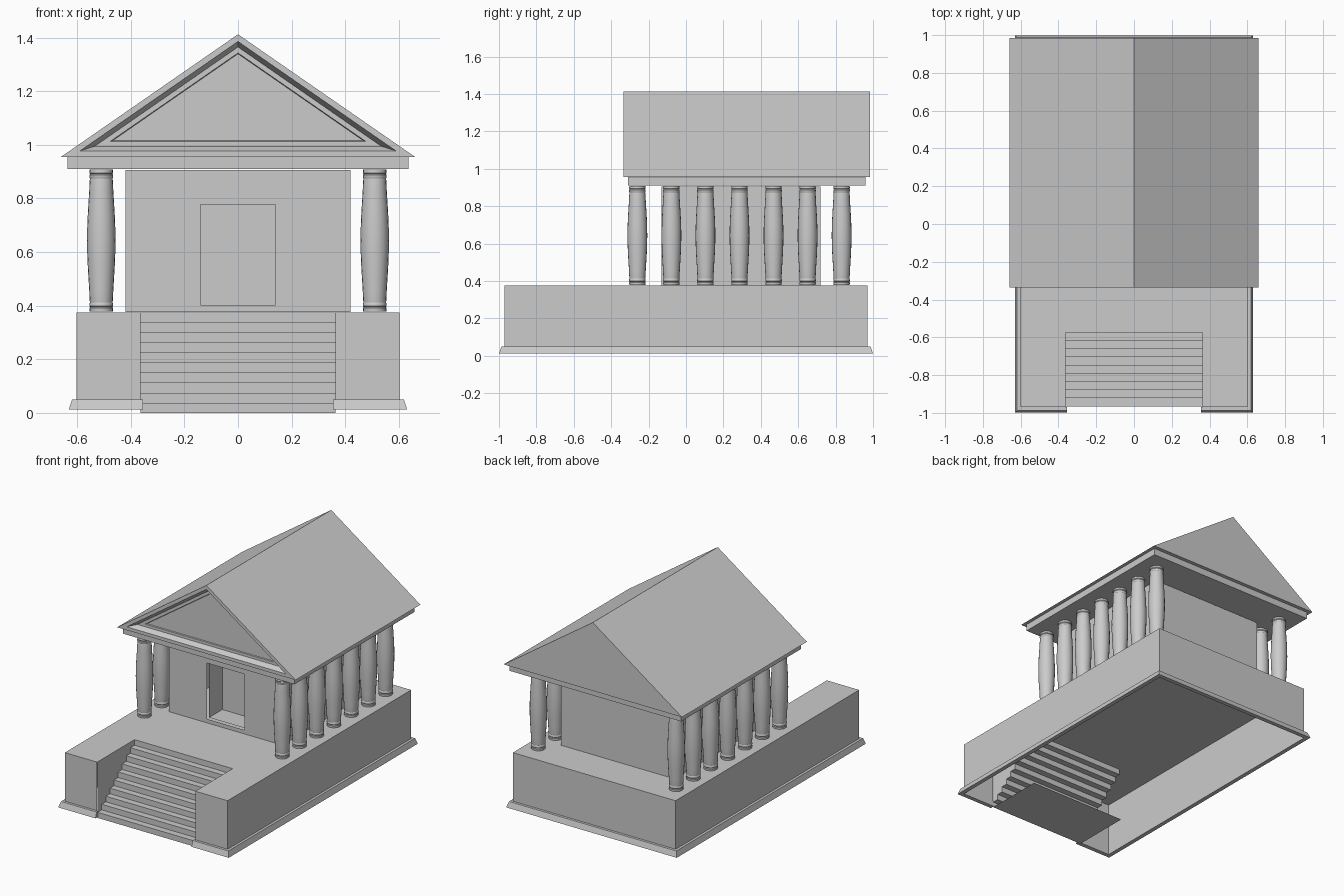
import bpy, bmesh, math

if "Cube" in bpy.data.objects:
    bpy.data.objects.remove(bpy.data.objects["Cube"])

stone = bpy.data.materials.new("grey stone")
stone.diffuse_color = (0.6, 0.6, 0.6, 1)
stone.use_nodes = True
stone.node_tree.nodes["Principled BSDF"].inputs["Base Color"].default_value = stone.diffuse_color


def make(name, bm, fix=True):
    bmesh.ops.remove_doubles(bm, verts=bm.verts, dist=0.0001)
    if fix:
        bmesh.ops.recalc_face_normals(bm, faces=bm.faces)
    me = bpy.data.meshes.new(name)
    bm.to_mesh(me)
    bm.free()
    me.materials.append(stone)
    ob = bpy.data.objects.new(name, me)
    bpy.context.collection.objects.link(ob)
    return ob


def face(bm, *pts):
    return bm.faces.new([bm.verts.new(p) for p in pts])


def prism(bm, profile, y0, y1):
    """Extrude an x-z outline along y; returns the front face."""
    front = face(bm, *[(x, y0, z) for x, z in profile])
    face(bm, *[(x, y1, z) for x, z in reversed(profile)])
    n = len(profile)
    for i in range(n):
        (xa, za), (xb, zb) = profile[i], profile[(i + 1) % n]
        face(bm, (xa, y0, za), (xa, y1, za), (xb, y1, zb), (xb, y0, zb))
    bmesh.ops.remove_doubles(bm, verts=bm.verts, dist=0.0001)
    bmesh.ops.recalc_face_normals(bm, faces=bm.faces)
    bm.faces.ensure_lookup_table()
    return next(f for f in bm.faces if f.normal.y < -0.9)


def rect(x0, x1, z0, z1):
    return [(x0, z0), (x1, z0), (x1, z1), (x0, z1)]


def sink(bm, f, steps):
    """Repeated inset of a face: (thickness, depth inwards)."""
    for t, d in steps:
        if t:
            bmesh.ops.inset_region(bm, faces=[f], thickness=t, use_even_offset=True)
        if d:
            for v in f.verts:
                v.co.y += d


# Podium: hollow shell, open below, with a notch for the stairs
SX, Y0, TOP, N = 0.363, -0.965, 0.375, 10
TREAD, RISE = 0.0433, TOP / N
YB = Y0 + TREAD * (N - 1)
W, D, BOT = 0.602, 0.97, 0.012
bm = bmesh.new()
face(bm, (-W, YB, TOP), (W, YB, TOP), (W, D, TOP), (-W, D, TOP))
face(bm, (W, D, BOT), (-W, D, BOT), (-W, D, TOP), (W, D, TOP))
for s in (-1, 1):
    face(bm, (s * W, -D, BOT), (s * W, D, BOT), (s * W, D, TOP), (s * W, -D, TOP))
    face(bm, (s * SX, -D, TOP), (s * W, -D, TOP), (s * W, YB, TOP), (s * SX, YB, TOP))
    face(bm, (s * SX, -D, BOT), (s * W, -D, BOT), (s * W, -D, TOP), (s * SX, -D, TOP))
    for i in range(N - 1):  # cheek wall above each tread
        ya, yb, z = Y0 + i * TREAD, Y0 + (i + 1) * TREAD, (i + 1) * RISE
        face(bm, (s * SX, ya, z), (s * SX, yb, z), (s * SX, yb, TOP), (s * SX, ya, TOP))
make("podium", bm)

# Stairs: risers and treads, with a ground plate beneath
bm = bmesh.new()
for i in range(N):
    y, z = Y0 + i * TREAD, i * RISE
    face(bm, (-SX, y, z), (SX, y, z), (SX, y, z + RISE), (-SX, y, z + RISE))
    if i < N - 1:
        face(bm, (-SX, y, z + RISE), (SX, y, z + RISE),
             (SX, y + TREAD, z + RISE), (-SX, y + TREAD, z + RISE))
face(bm, (-SX, Y0, 0), (SX, Y0, 0), (SX, -0.56, 0), (-SX, -0.56, 0))
make("stairs", bm)

# Base moulding swept round the podium
path = [(-0.355, -D, 0, -1), (-W, -D, -1, -1), (-W, D, -1, 1),
        (W, D, 1, 1), (W, -D, 1, -1), (0.355, -D, 0, -1)]
prof = [(0, 0.05), (0.017, 0.05), (0.029, BOT), (0, BOT)]
bm = bmesh.new()
rows = [[(x + dx * o, y + dy * o, z) for o, z in prof] for x, y, dx, dy in path]
for a, b in zip(rows, rows[1:]):
    for k in range(4):
        m = (k + 1) % 4
        face(bm, a[k], b[k], b[m], a[m])
face(bm, *rows[0])
face(bm, *rows[-1])
make("base_moulding", bm)

# Inner hall with recessed doorway
bm = bmesh.new()
front = prism(bm, rect(-0.42, 0.42, 0.377, 0.905), -0.13, 0.72)
bmesh.ops.delete(bm, geom=[front], context='FACES_ONLY')
xs, zs = (-0.42, -0.14, 0.14, 0.42), (0.377, 0.403, 0.777, 0.905)
door = None
for i in range(3):
    for j in range(3):
        f = face(bm, *[(x, -0.13, z) for x, z in rect(xs[i], xs[i + 1], zs[j], zs[j + 1])])
        if i == j == 1:
            door = f
sink(bm, door, [(0.012, 0.014), (0.004, 0), (0.009, 0.01), (0, 0)])
ext = bmesh.ops.extrude_discrete_faces(bm, faces=[door])["faces"][0]
for v in ext.verts:
    v.co.y += 0.14
make("hall", bm)

# Columns: swelling shaft with ring grooves at both ends
half = [(0, 0.378), (0.043, 0.378), (0.044, 0.391), (0.041, 0.395),
        (0.044, 0.399), (0.044, 0.408), (0.042, 0.412)]
shaft = [(0.043 + 0.01 * math.sin(math.pi * t / 10) ** 1.3, 0.418 + 0.45 * t / 10)
         for t in range(11)]
column = half + shaft + [(r, 1.286 - z) for r, z in reversed(half)]
SIDES = 20
for s, side in ((-1, "left"), (1, "right")):
    for c in range(7):
        bm = bmesh.new()
        cy = -0.26 + 0.182 * c
        for (r0, z0), (r1, z1) in zip(column, column[1:]):
            for k in range(SIDES):
                a, b = (2 * math.pi * q / SIDES for q in (k, k + 1))
                p = [(s * 0.51 + r * math.cos(t), cy + r * math.sin(t), z)
                     for r, z, t in ((r0, z0, a), (r0, z0, b), (r1, z1, b), (r1, z1, a))]
                if r0 == 0:
                    p = p[1:]
                elif r1 == 0:
                    p = p[:3]
                face(bm, *p)
        ob = make(f"column_{side}_{c + 1}", bm)
        bpy.ops.object.select_all(action='DESELECT')
        ob.select_set(True)
        bpy.context.view_layer.objects.active = ob
        bpy.ops.object.shade_smooth_by_angle(angle=math.radians(30))

# Beam resting on the columns
bm = bmesh.new()
prism(bm, rect(-0.635, 0.635, 0.91, 0.955), -0.31, 0.96)
make("beam", bm)

# Gable roof with sunken front pediment
bm = bmesh.new()
front = prism(bm, [(-0.66, 0.955), (0.66, 0.955), (0, 1.412)], -0.335, 0.985)
sink(bm, front, [(0.022, 0), (0.017, 0.035), (0.018, 0), (0.003, 0.006)])
make("roof", bm)
